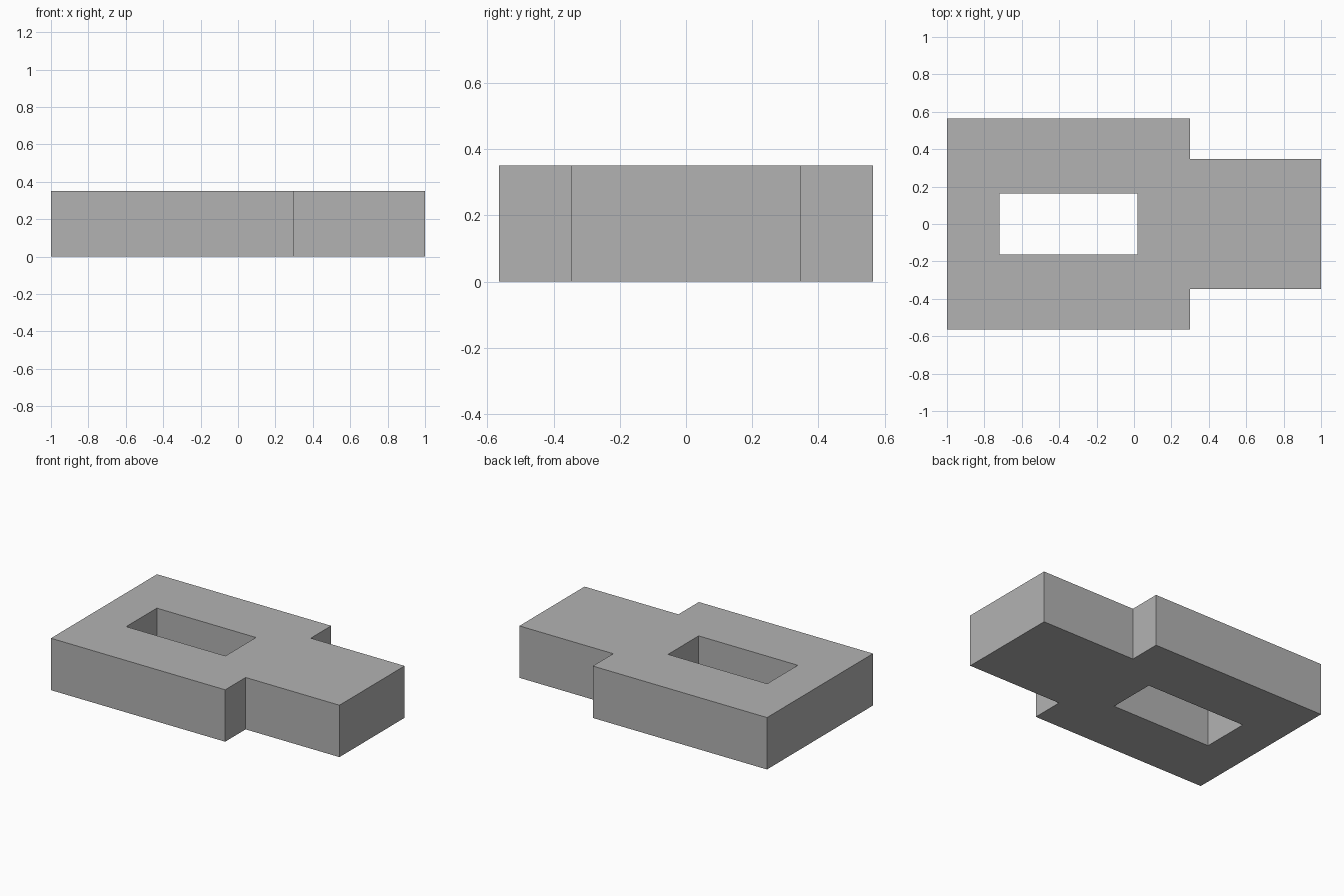
import bpy, bmesh

if "Cube" in bpy.data.objects:
    bpy.data.objects.remove(bpy.data.objects["Cube"])

HEIGHT = 0.35
XS = [-1.0, -0.72, 0.02, 0.30, 1.0]               # back edge, slot ends, shoulder, tongue tip
YS = [-0.565, -0.347, -0.163, 0.163, 0.347, 0.565]  # body sides, tongue sides, slot sides

grey = bpy.data.materials.new("plain_grey")
grey.diffuse_color = (0.45, 0.45, 0.45, 1)
grey.use_nodes = True
grey.node_tree.nodes["Principled BSDF"].inputs["Base Color"].default_value = grey.diffuse_color


def is_solid(col, row):
    slot = col == 1 and row == 2
    beside_tongue = col == 3 and row in (0, 4)
    return not (slot or beside_tongue)


# Flat outline of the wide body and narrow tongue, with the slot left open
bm = bmesh.new()
grid = [[bm.verts.new((x, y, 0)) for y in YS] for x in XS]
for i in range(len(XS) - 1):
    for j in range(len(YS) - 1):
        if is_solid(i, j):
            bm.faces.new((grid[i][j], grid[i + 1][j], grid[i + 1][j + 1], grid[i][j + 1]))
bmesh.ops.delete(bm, geom=[v for v in bm.verts if not v.link_faces], context='VERTS')

# Raise the outline into a solid block
raised = bmesh.ops.extrude_face_region(bm, geom=bm.faces[:], use_keep_orig=True)
bmesh.ops.translate(bm, vec=(0, 0, HEIGHT),
                    verts=[g for g in raised["geom"] if isinstance(g, bmesh.types.BMVert)])

# Merge flat areas and face everything outward
bmesh.ops.dissolve_limit(bm, angle_limit=0.01, verts=bm.verts[:], edges=bm.edges[:])
bmesh.ops.recalc_face_normals(bm, faces=bm.faces[:])

mesh = bpy.data.meshes.new("slotted_block")
bm.to_mesh(mesh)
bm.free()
mesh.materials.append(grey)
bpy.context.collection.objects.link(bpy.data.objects.new("slotted_block", mesh))
